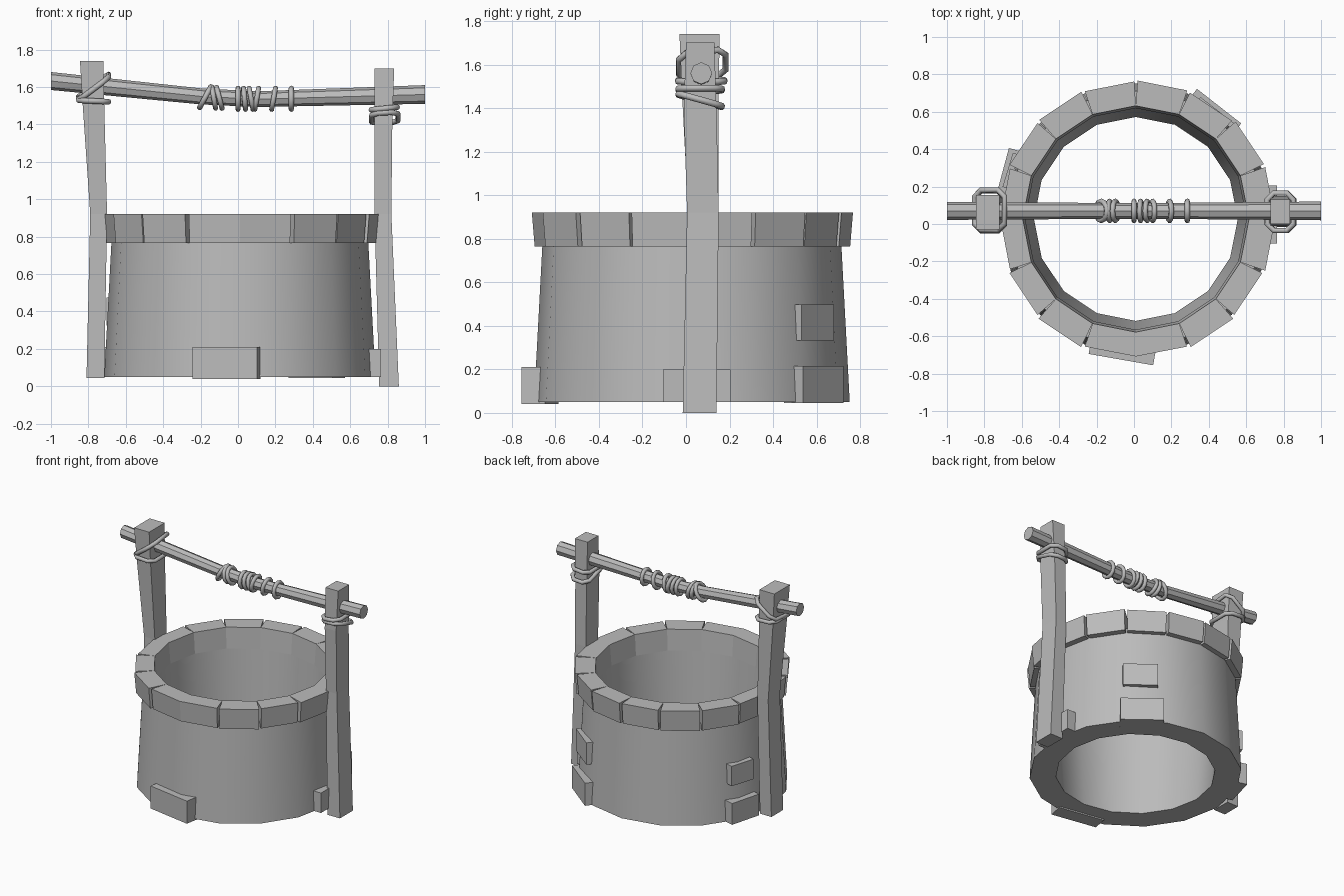
import bpy, bmesh, math
from mathutils import Vector, Matrix

if "Cube" in bpy.data.objects:
    bpy.data.objects.remove(bpy.data.objects["Cube"])

GREY = (0.5, 0.5, 0.5, 1)
stone = bpy.data.materials.new("plain_grey")
stone.use_nodes = True
stone.diffuse_color = GREY
stone.node_tree.nodes["Principled BSDF"].inputs["Base Color"].default_value = GREY

CENTRE = Vector((0.01, 0.027, 0))
SIDES = 16
STEP = math.tau / SIDES


def select_only(obj):
    bpy.ops.object.select_all(action="DESELECT")
    obj.select_set(True)
    bpy.context.view_layer.objects.active = obj


def finish(bm, name, smooth=None):
    bmesh.ops.recalc_face_normals(bm, faces=bm.faces)
    mesh = bpy.data.meshes.new(name)
    bm.to_mesh(mesh)
    bm.free()
    obj = bpy.data.objects.new(name, mesh)
    bpy.context.collection.objects.link(obj)
    mesh.materials.append(stone)
    if smooth:
        select_only(obj)
        bpy.ops.object.shade_smooth_by_angle(angle=math.radians(smooth))
    return obj


def loft(bm, rings, closed=False):
    """Skin a list of equal-length point rings."""
    rows = [[bm.verts.new(p) for p in ring] for ring in rings]
    n = len(rows[0])
    pairs = list(zip(rows, rows[1:] + rows[:1])) if closed else list(zip(rows, rows[1:]))
    for a, b in pairs:
        for i in range(n):
            j = (i + 1) % n
            bm.faces.new((a[i], a[j], b[j], b[i]))
    if not closed:
        bm.faces.new(rows[0])
        bm.faces.new(rows[-1])


def polar(radius, angle, z):
    return CENTRE + Vector((radius * math.cos(angle), radius * math.sin(angle), z))


# Round tapered wall, open through the middle
bm = bmesh.new()
profile = [(0.725, 0.05), (0.685, 0.80), (0.595, 0.80), (0.545, 0.05)]
loft(bm, [[polar(r, i * STEP, z) for r, z in profile] for i in range(SIDES)], closed=True)
finish(bm, "well_wall", 35)

# Rim stones: (first facet, facet count, extra outward push)
stones = [(1, 1, .01), (2, 1, 0), (3, 1, .005), (4, 1, 0), (5, 1, .005), (6, 1, 0),
          (7, 2, -.01), (9, 1, 0), (10, 1, .01), (11, 2, 0), (13, 1, .01),
          (14, 1, 0), (15, 2, .01)]
for k, (first, count, push) in enumerate(stones):
    bm = bmesh.new()
    rings = []
    for i in range(count + 1):
        angle = (first + i) * STEP
        outer_angle = angle + (0.012 if i == 0 else -0.012 if i == count else 0)
        rings.append([polar(0.735 + push, outer_angle, 0.92),
                      polar(0.722 + push, outer_angle, 0.765),
                      polar(0.592, angle, 0.765),
                      polar(0.605, angle, 0.92)])
    loft(bm, rings)
    finish(bm, f"rim_stone_{k + 1}")


# Loose bricks set into the wall
def brick(name, x, y, z, facing, width, height=0.16, depth=0.11):
    turn = math.radians(facing)
    normal = Vector((math.cos(turn), math.sin(turn), 0))
    place = Vector((x, y, z)) - normal * depth / 2
    bm = bmesh.new()
    bmesh.ops.create_cube(bm, size=1, matrix=Matrix.Translation(place)
                          @ Matrix.Rotation(turn, 4, "Z")
                          @ Matrix.Diagonal((depth, width, height, 1)))
    finish(bm, name)


brick("front_brick", -0.07, -0.725, 0.125, 260, 0.35, 0.17)
brick("left_brick", 0.765, 0.05, 0.125, 0, 0.31, 0.15)
brick("back_low_brick", 0.455, 0.63, 0.13, 52, 0.30, 0.17)
brick("back_high_brick", 0.45, 0.605, 0.415, 52, 0.24, 0.165)
brick("right_low_brick", -0.70, 0.29, 0.13, 165, 0.24, 0.16)
brick("right_high_brick", -0.675, 0.29, 0.40, 163, 0.19, 0.15)


# Crooked posts: each section is (z, x min, x max, y min, y max)
def post(name, sections):
    bm = bmesh.new()
    loft(bm, [[(a, c, z), (b, c, z), (b, d, z), (a, d, z)] for z, a, b, c, d in sections])
    finish(bm, name)


post("right_post", [(0.045, -.81, -.715, 0, .14), (0.92, -.79, -.70, .01, .15),
                    (1.5, -.83, -.715, -.02, .15), (1.74, -.845, -.72, -.03, .155)])
post("left_post", [(0, .755, .86, -.015, .14), (0.92, .73, .82, .005, .15),
                   (1.4, .73, .825, -.01, .14), (1.70, .73, .835, 0, .13)])

# Bent cross beam
bm = bmesh.new()
beam_path = [(-1, 1.632, .048), (-.2, 1.55, .043), (.1, 1.535, .042), (1, 1.56, .05)]
loft(bm, [[(x, .07 + r * math.cos(i * math.pi / 4), z + r * math.sin(i * math.pi / 4))
           for i in range(8)] for x, z, r in beam_path])
finish(bm, "cross_beam")


# Rope loops swept along closed paths
def rope(name, points, thickness=0.014):
    curve = bpy.data.curves.new(name, "CURVE")
    curve.dimensions = "3D"
    curve.bevel_depth = thickness
    curve.bevel_resolution = 2
    spline = curve.splines.new("POLY")
    spline.points.add(len(points) - 1)
    for p, co in zip(spline.points, points):
        p.co = (*co, 1)
    spline.use_cyclic_u = True
    obj = bpy.data.objects.new(name, curve)
    bpy.context.collection.objects.link(obj)
    curve.materials.append(stone)
    select_only(obj)
    bpy.ops.object.convert(target="MESH")
    bpy.ops.object.shade_smooth_by_angle(angle=math.radians(60))


# Coils on the beam: (x, lean)
coils = [(-.175, .03), (-.13, -.01), (-.10, -.015), (0, 0), (.035, -.005),
         (.07, -.01), (.10, .01), (.19, .01), (.285, 0)]
for k, (x, lean) in enumerate(coils):
    z = 1.537 + max(0, -x) * 0.05
    ring = []
    for i in range(12):
        a = i * math.tau / 12
        ring.append((x + lean * math.sin(a), .07 + .052 * math.cos(a), z + .056 * math.sin(a)))
    rope(f"beam_coil_{k + 1}", ring)


# Chamfered loops round the posts, tilted along x and y
def post_loop(name, x, y, z, half_x, half_y, tilt_x=0, tilt_y=0):
    c = 0.035
    corner = [(half_x, half_y - c), (half_x - c, half_y)]
    outline = (corner + [(-u, v) for u, v in reversed(corner)]
               + [(-u, -v) for u, v in corner] + [(u, -v) for u, v in reversed(corner)])
    rope(name, [(x + u, y + v, z + u * tilt_x + v * tilt_y) for u, v in outline], 0.015)


post_loop("right_post_loop_low", -.772, .07, 1.525, .08, .107, -.05)
post_loop("right_post_loop_high", -.772, .075, 1.60, .08, .107, .75, .1)
post_loop("left_post_loop_high", .782, .065, 1.485, .07, .10, .1)
post_loop("left_post_loop_low", .785, .065, 1.435, .07, .10, .05, -.28)
